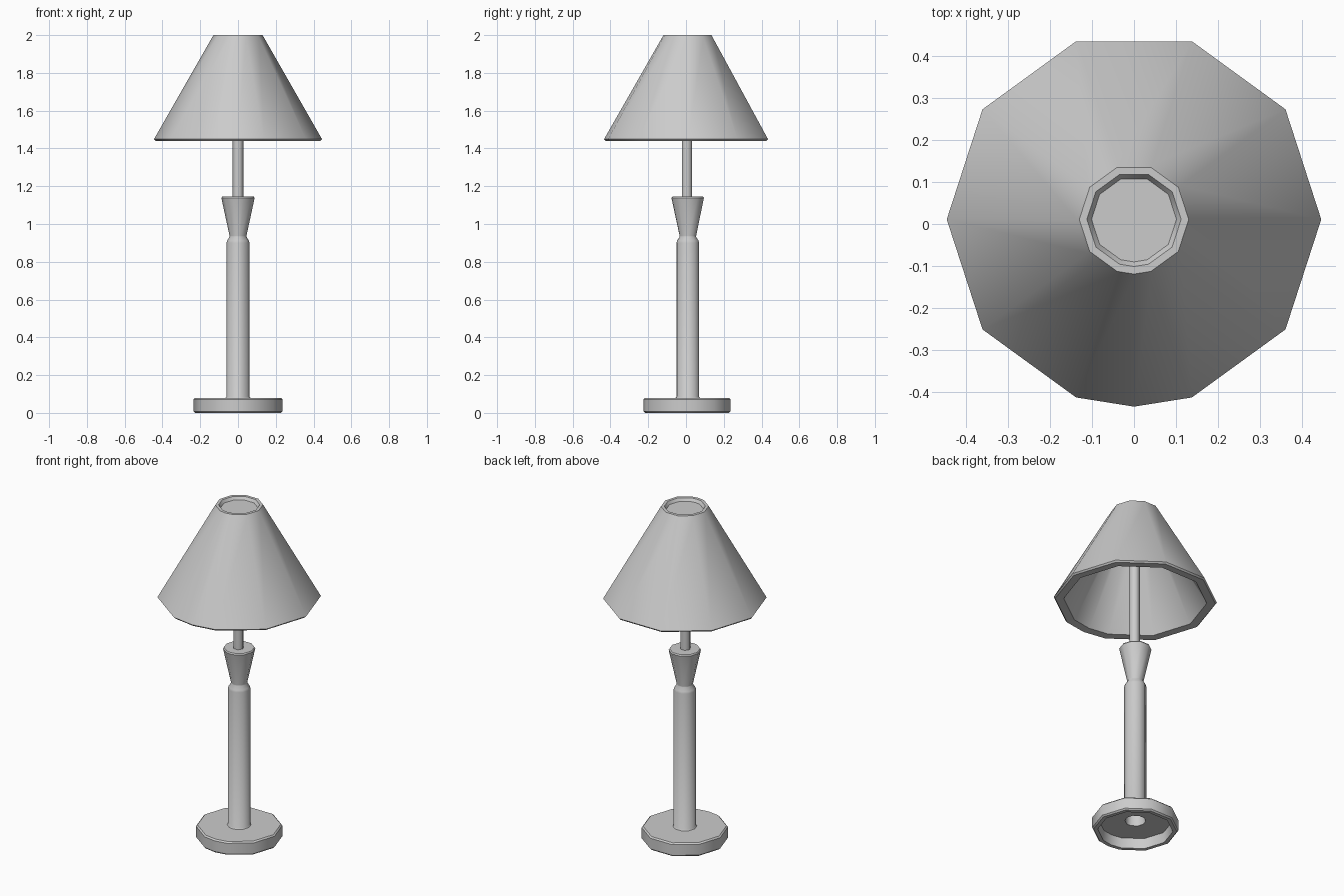
import bpy, bmesh, math

if "Cube" in bpy.data.objects:
    bpy.data.objects.remove(bpy.data.objects["Cube"])

CY = 0.011
# ten-sided turning with one extra corner at the front
ANGLES = sorted([math.radians(36 * i) for i in range(10)] + [math.radians(270)])
HEX = [math.radians(60 * i) for i in range(6)]


def lathe(name, profile, angles=ANGLES, cy=CY, smooth=30):
    """Turn an (r, z) profile about the vertical axis; end rings are capped."""
    bm = bmesh.new()
    rings = [[bm.verts.new((r * math.cos(a), cy + r * math.sin(a), z)) for a in angles]
             for r, z in profile]
    n = len(angles)
    for lo, hi in zip(rings, rings[1:]):
        for i in range(n):
            j = (i + 1) % n
            bm.faces.new((lo[i], lo[j], hi[j], hi[i]))
    bm.faces.new(rings[0])
    bm.faces.new(rings[-1])
    bmesh.ops.recalc_face_normals(bm, faces=bm.faces)
    mesh = bpy.data.meshes.new(name)
    bm.to_mesh(mesh)
    bm.free()
    obj = bpy.data.objects.new(name, mesh)
    bpy.context.collection.objects.link(obj)
    bpy.ops.object.select_all(action='DESELECT')
    obj.select_set(True)
    bpy.context.view_layer.objects.active = obj
    bpy.ops.object.shade_smooth_by_angle(angle=math.radians(smooth))
    return obj


# Base and turned column: hollow underside, foot, shaft, neck and flared cup
lathe("base_and_column", [
    (0.05, 0.20), (0.057, 0.06), (0.20, 0.06), (0.205, 0.0),
    (0.227, 0.0), (0.235, 0.008), (0.235, 0.072), (0.227, 0.08),
    (0.066, 0.08), (0.061, 0.086), (0.061, 0.90), (0.058, 0.912),
    (0.045, 0.932), (0.045, 0.938), (0.088, 1.138), (0.083, 1.145),
], smooth=40)

# Slim hexagonal rod holding the shade
lathe("rod", [(0.03, 1.14), (0.03, 1.975)], angles=HEX, cy=0.005, smooth=65)

# Thick conical shade: inner ceiling, inner wall, rim, outer wall, recessed top
lathe("shade", [
    (0.095, 1.965), (0.39, 1.442), (0.437, 1.44), (0.445, 1.449),
    (0.137, 1.988), (0.130, 2.0), (0.112, 2.0), (0.101, 1.983),
], smooth=40)
